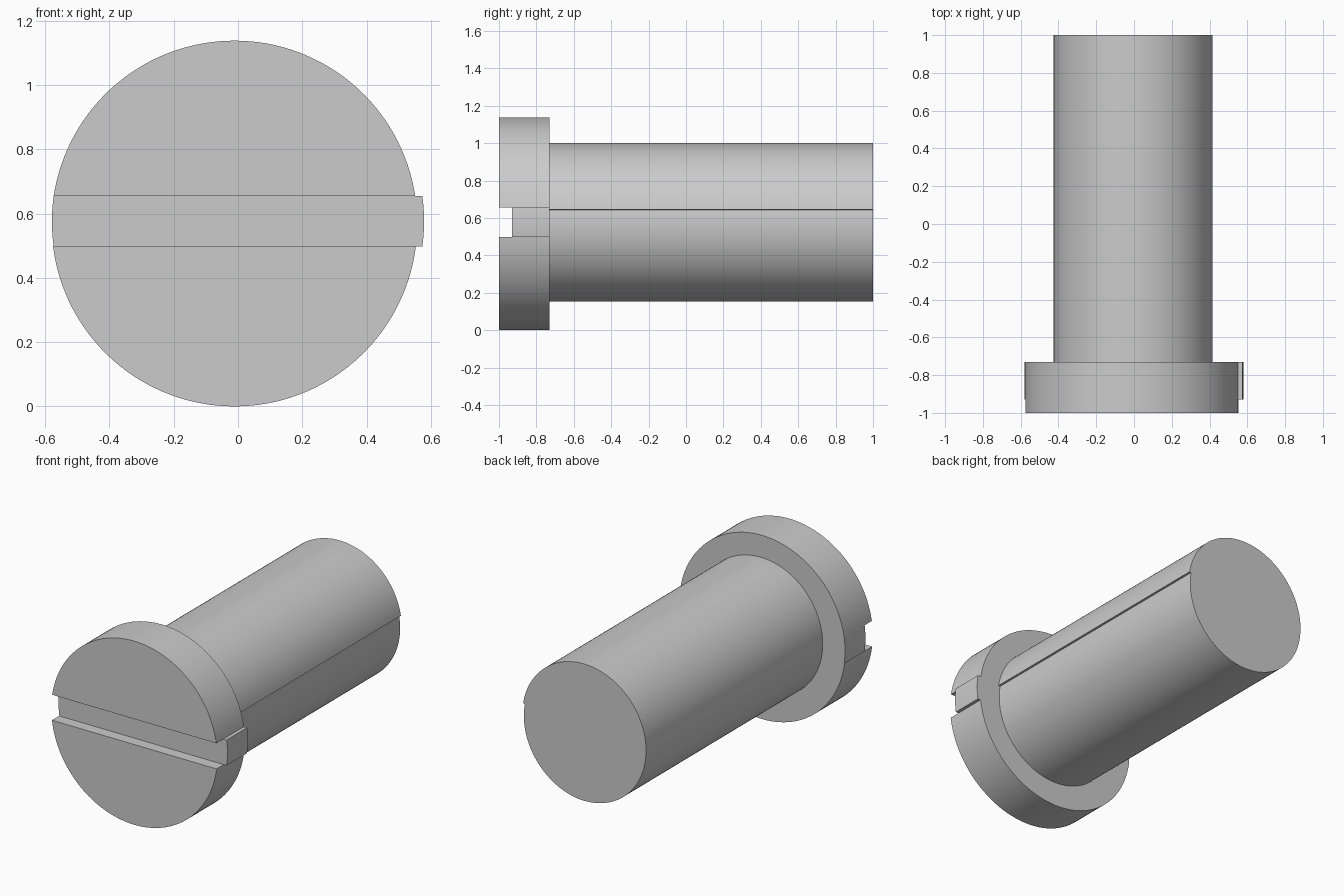
import bpy, bmesh
from math import sin, cos, asin, pi, radians

if "Cube" in bpy.data.objects:
    bpy.data.objects.remove(bpy.data.objects["Cube"])


def arc(cx, cz, r, a0, a1, n):
    """Points on a circle in the x-z plane."""
    return [(cx + r * cos(a0 + (a1 - a0) * i / n),
             cz + r * sin(a0 + (a1 - a0) * i / n)) for i in range(n + 1)]


def extrude(name, profile, y0, y1):
    """Solid made by sweeping an x-z profile along y."""
    bm = bmesh.new()
    face = bm.faces.new([bm.verts.new((x, y0, z)) for x, z in profile])
    swept = bmesh.ops.extrude_face_region(bm, geom=[face], use_keep_orig=True)
    verts = [g for g in swept["geom"] if isinstance(g, bmesh.types.BMVert)]
    bmesh.ops.translate(bm, verts=verts, vec=(0, y1 - y0, 0))
    bmesh.ops.recalc_face_normals(bm, faces=bm.faces)
    mesh = bpy.data.meshes.new(name)
    bm.to_mesh(mesh)
    bm.free()
    obj = bpy.data.objects.new(name, mesh)
    bpy.context.collection.objects.link(obj)
    bpy.ops.object.select_all(action='DESELECT')
    obj.select_set(True)
    bpy.context.view_layer.objects.active = obj
    bpy.ops.object.shade_smooth_by_angle(angle=radians(30))
    return obj


FRONT, SLOT_FLOOR, HEAD_BACK, TIP = -1.0, -0.93, -0.73, 1.0
SLOT_LOW, SLOT_HIGH = 0.497, 0.655

# Head halves above and below the slot
cx, cz, r = -0.011, 0.569, 0.569
a = asin((SLOT_HIGH - cz) / r)
extrude("head_upper", arc(cx, cz, r, a, pi - a, 64), FRONT, HEAD_BACK)
a = asin((cz - SLOT_LOW) / r)
extrude("head_lower", arc(cx, cz, r, pi + a, 2 * pi - a, 64), FRONT, HEAD_BACK)

# Slot floor band, slightly proud of the head on the right
mid, r = (SLOT_LOW + SLOT_HIGH) / 2, 0.579
a = asin((SLOT_HIGH - mid) / r)
band = arc(0, mid, r, -a, a, 8) + arc(0, mid, r, pi - a, pi + a, 8)
extrude("slot_floor", band, SLOT_FLOOR, HEAD_BACK)

# Shaft, narrowing a little before the lengthwise seam on the right
N, seam = 128, radians(9.4)
shaft = []
for i in range(N + 1):
    t = i / N
    radius = 0.424 - 0.012 * max(0, (t - 0.75) / 0.25)
    ang = seam + 2 * pi * t
    shaft.append((-0.002 + radius * cos(ang), 0.576 + radius * sin(ang)))
extrude("shaft", shaft, HEAD_BACK, TIP)
